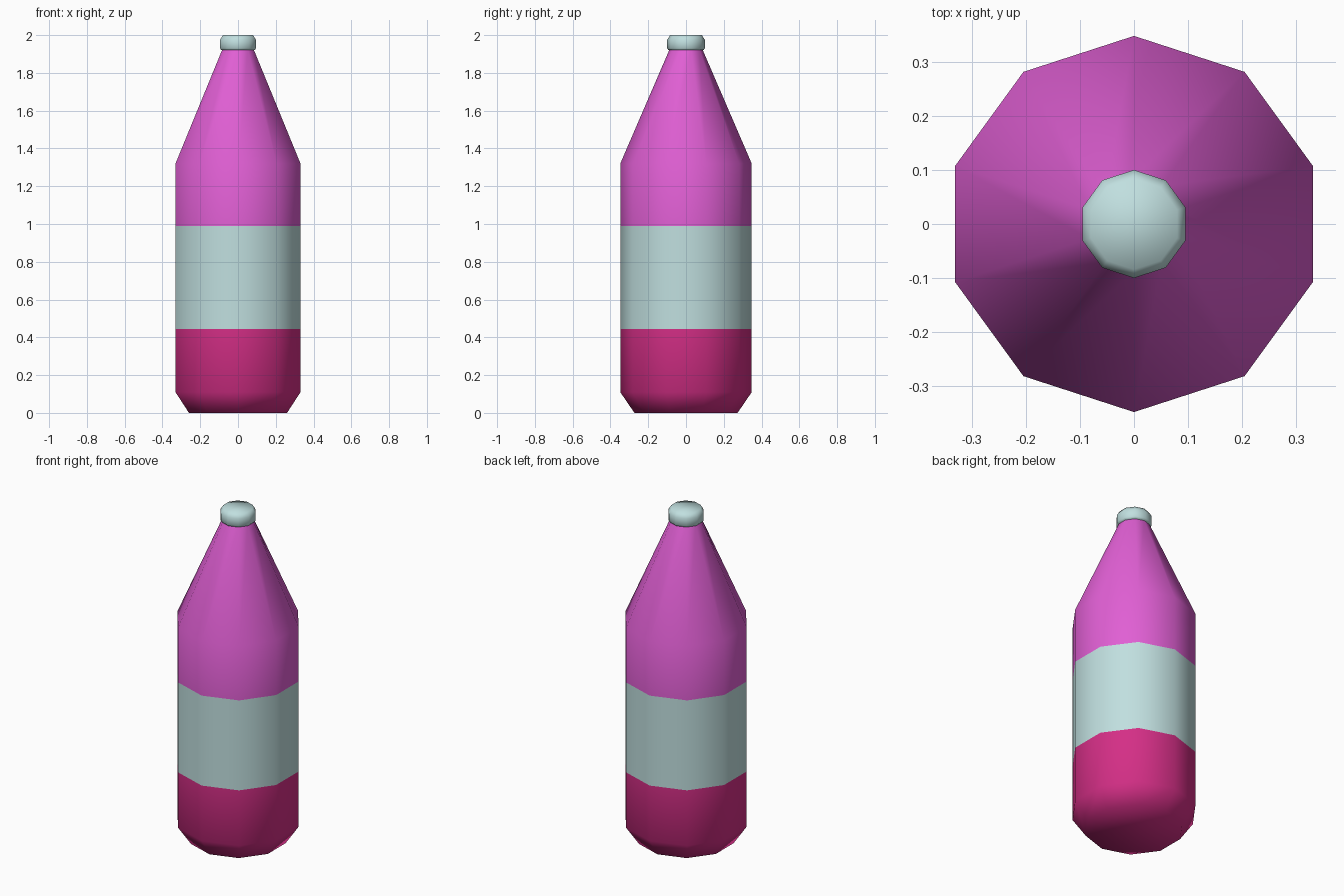
import bpy, bmesh, math

if "Cube" in bpy.data.objects:
    bpy.data.objects.remove(bpy.data.objects["Cube"])

SIDES = 10


def material(name, rgb):
    m = bpy.data.materials.new(name)
    m.diffuse_color = (*rgb, 1)
    m.use_nodes = True
    m.node_tree.nodes["Principled BSDF"].inputs["Base Color"].default_value = m.diffuse_color
    return m


orchid = material("orchid pink", (0.75, 0.115, 0.66))
pale = material("pale blue grey", (0.53, 0.74, 0.74))
magenta = material("deep magenta", (0.66, 0.028, 0.24))


def lathe(name, profile, mats, rule):
    """Closed ten-sided turned solid from (radius, height) points."""
    bm = bmesh.new()
    rings = []
    for r, z in profile:
        angles = [math.pi / 2 + 2 * math.pi * i / SIDES for i in range(SIDES)]
        rings.append([bm.verts.new((r * math.cos(a), r * math.sin(a), z)) for a in angles])
    for low, high in zip(rings, rings[1:]):
        for i in range(SIDES):
            j = (i + 1) % SIDES
            bm.faces.new((low[i], low[j], high[j], high[i]))
    bm.faces.new(rings[0][::-1])
    bm.faces.new(rings[-1])
    bm.normal_update()
    for f in bm.faces:
        f.material_index = rule(f.calc_center_median().z)
    mesh = bpy.data.meshes.new(name)
    bm.to_mesh(mesh)
    bm.free()
    for m in mats:
        mesh.materials.append(m)
    ob = bpy.data.objects.new(name, mesh)
    bpy.context.collection.objects.link(ob)
    bpy.ops.object.select_all(action='DESELECT')
    ob.select_set(True)
    bpy.context.view_layer.objects.active = ob
    bpy.ops.object.shade_smooth_by_angle(angle=math.radians(62))
    return ob


# Bottle body: chamfered base, label band, tapering shoulder
lathe("bottle_body",
      [(0.273, 0), (0.348, 0.11), (0.348, 0.445), (0.348, 0.99), (0.348, 1.32), (0.087, 1.925)],
      [magenta, pale, orchid],
      lambda z: 0 if z < 0.445 else 1 if z < 0.99 else 2)

# Cap with softened rims
lathe("bottle_cap",
      [(0.092, 1.92), (0.1, 1.93), (0.1, 1.975), (0.084, 2.0)],
      [pale], lambda z: 0)
